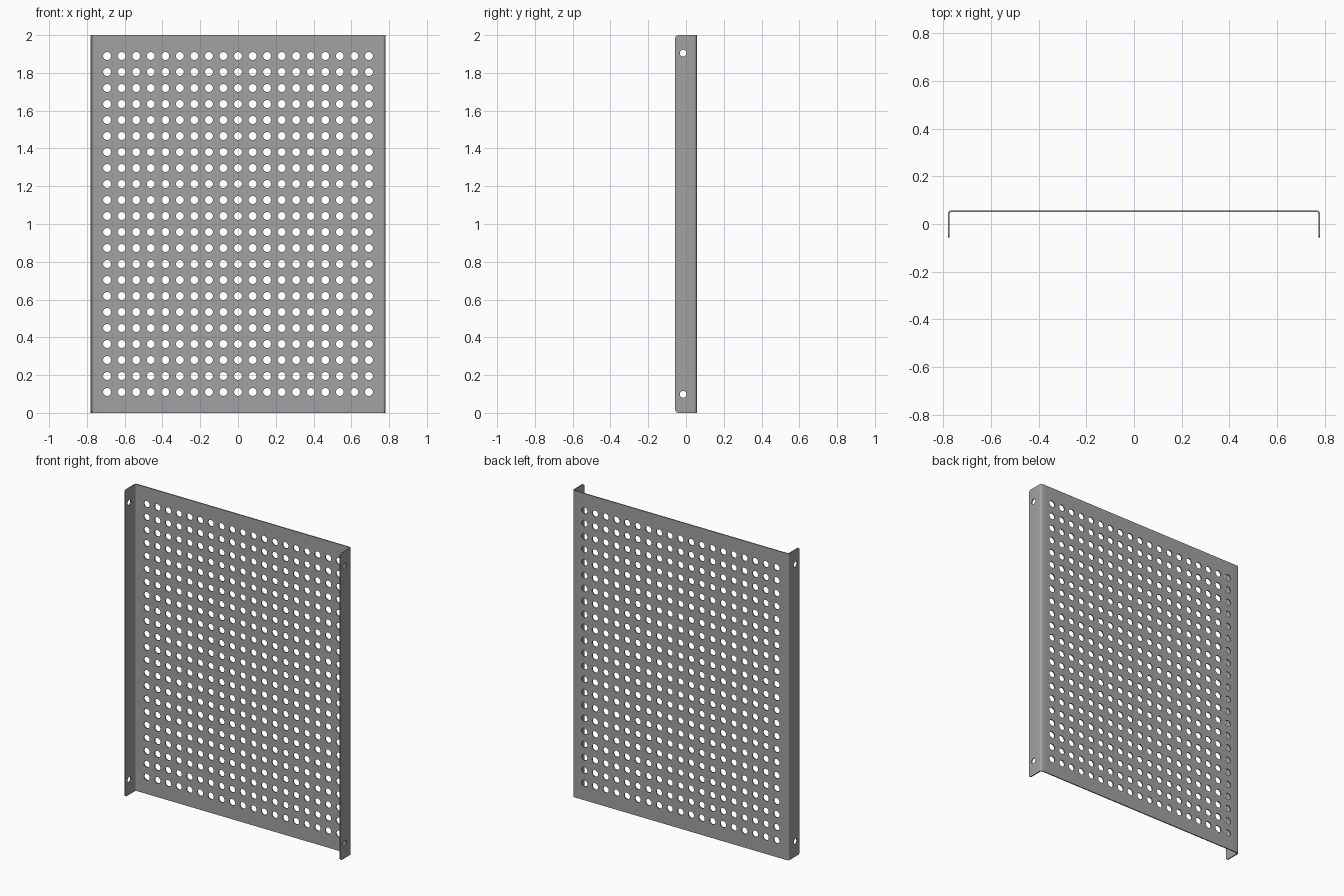
import bpy, bmesh, math

cube = bpy.data.objects.get("Cube")
if cube:
    bpy.data.objects.remove(cube, do_unlink=True)

HEIGHT, HALF_W, HALF_D = 2.0, 0.78, 0.057
THICK, BEND = 0.007, 0.014
COLS, ROWS = 19, 22
PITCH_X, PITCH_Z = 0.077, 0.0847
HOLE_R, MOUNT_R = 0.021, 0.018
SEGS = 24
FLAT = HALF_W - BEND                  # flat half width before the bend
ARC = BEND * math.pi / 2              # developed length of the bend
EDGE = FLAT + ARC + 2 * HALF_D - BEND  # developed half width


def fold(u, z):
    """Wrap a point of the flat blank round the two side bends."""
    side, d = (1 if u >= 0 else -1), abs(u)
    if d <= FLAT:
        x, y = d, HALF_D
    elif d < FLAT + ARC:
        a = (d - FLAT) / BEND
        x, y = FLAT + BEND * math.sin(a), HALF_D - BEND + BEND * math.cos(a)
    else:
        x, y = HALF_W, HALF_D - BEND - (d - FLAT - ARC)
    return side * x, y, z


# Grid lines of the flat blank
def flange_u(y):
    return FLAT + ARC + HALF_D - BEND - y


half = [FLAT + ARC * i / 4 for i in range(5)] + [flange_u(0.01), flange_u(-0.04), EDGE]
mid = [(i - COLS / 2) * PITCH_X for i in range(COLS + 1)]
us = [-u for u in reversed(half)] + mid + half
zs = [0] + [HEIGHT / 2 + (j - ROWS / 2) * PITCH_Z for j in range(ROWS + 1)] + [HEIGHT]

bm = bmesh.new()
grid = [[bm.verts.new((u, 0, z)) for z in zs] for u in us]


def holed_cell(corners, cu, cz, r):
    """Fill a grid cell with four faces around a round hole."""
    ring = [bm.verts.new((cu + r * math.cos(t), 0, cz + r * math.sin(t)))
            for t in (math.tau * k / SEGS - 0.75 * math.pi for k in range(SEGS))]
    q = SEGS // 4
    for s in range(4):
        arc = [ring[(s * q + k) % SEGS] for k in range(q + 1)]
        bm.faces.new([corners[s], corners[(s + 1) % 4]] + arc[::-1])


first_col = len(half)
mount_cols = (1, len(us) - 3)
for i in range(len(us) - 1):
    for j in range(len(zs) - 1):
        c = [grid[i][j], grid[i + 1][j], grid[i + 1][j + 1], grid[i][j + 1]]
        if first_col <= i < first_col + COLS and 1 <= j <= ROWS:
            holed_cell(c, (us[i] + us[i + 1]) / 2, (zs[j] + zs[j + 1]) / 2, HOLE_R)
        elif i in mount_cols and j in (1, ROWS):
            u = flange_u(-0.015) * (1 if us[i] > 0 else -1)
            holed_cell(c, u, 0.098 if j == 1 else HEIGHT - 0.095, MOUNT_R)
        else:
            bm.faces.new(c)

# Rounded free corners of the flanges
tips = [grid[i][j] for i in (0, -1) for j in (0, -1)]
bmesh.ops.bevel(bm, geom=tips, offset=0.015, offset_type='OFFSET', segments=4,
                profile=0.5, affect='VERTICES')

# Fold the blank, with faces pointing outwards
for v in bm.verts:
    v.co = fold(v.co.x, v.co.z)
bmesh.ops.recalc_face_normals(bm, faces=bm.faces)
bm.faces.ensure_lookup_table()
back = max(bm.faces, key=lambda f: f.calc_center_median().y)
if back.normal.y < 0:
    bmesh.ops.reverse_faces(bm, faces=bm.faces)

mesh = bpy.data.meshes.new("perforated_panel")
bm.to_mesh(mesh)
bm.free()
panel = bpy.data.objects.new("perforated_panel", mesh)
bpy.context.collection.objects.link(panel)

# Sheet metal thickness, inwards
solid = panel.modifiers.new("sheet_thickness", 'SOLIDIFY')
solid.thickness = THICK
solid.offset = -1

# Plain grey metal
grey = (0.36, 0.36, 0.36, 1)
mat = bpy.data.materials.new("grey_metal")
mat.use_nodes = True
mat.diffuse_color = grey
mat.node_tree.nodes["Principled BSDF"].inputs["Base Color"].default_value = grey
mesh.materials.append(mat)

bpy.context.view_layer.objects.active = panel
panel.select_set(True)
bpy.ops.object.modifier_apply(modifier=solid.name)
bpy.ops.object.shade_smooth_by_angle(angle=math.radians(30))
